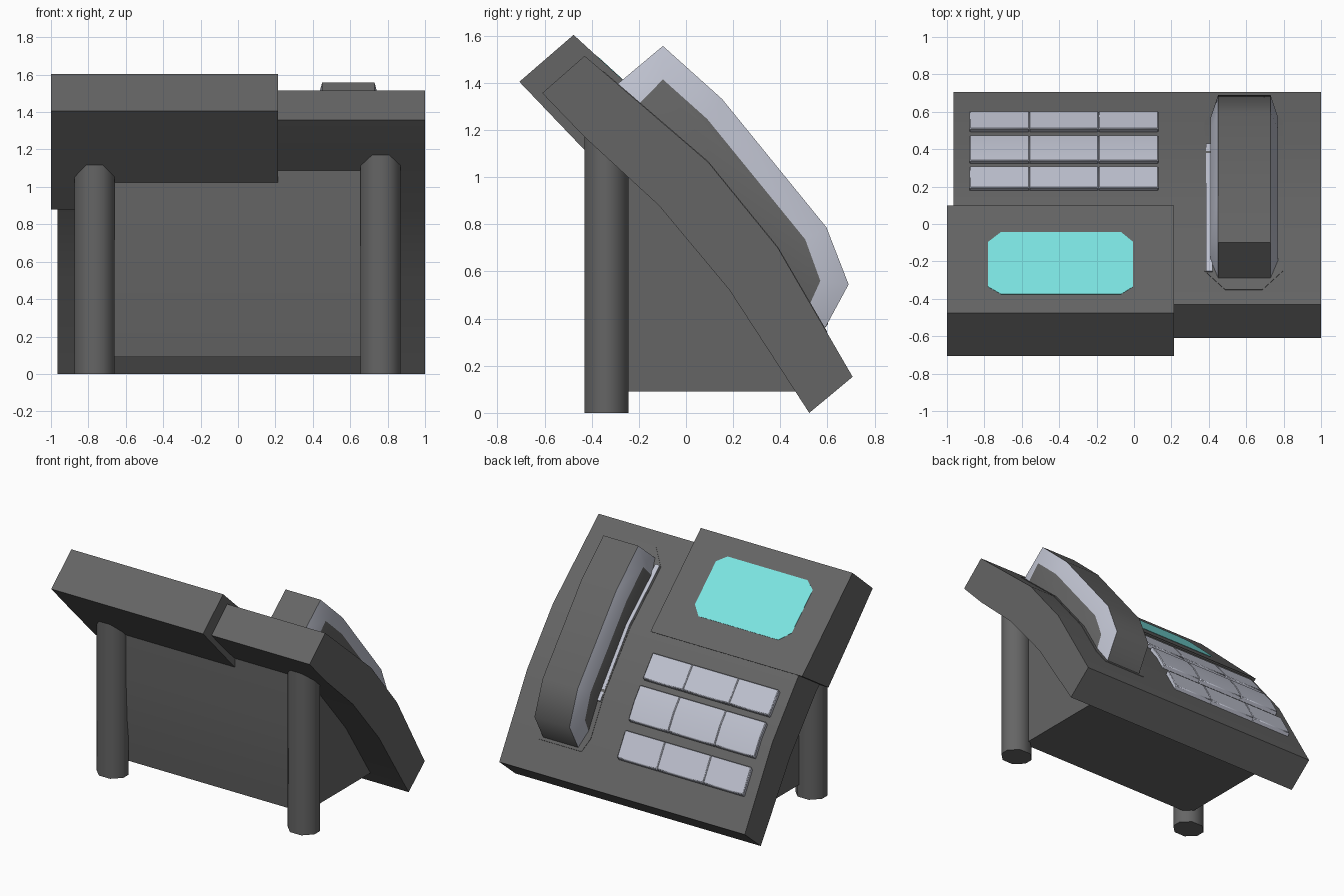
import bpy, bmesh
from math import radians

if "Cube" in bpy.data.objects:
    bpy.data.objects.remove(bpy.data.objects["Cube"])


def material(name, rgb):
    m = bpy.data.materials.new(name)
    m.diffuse_color = (*rgb, 1)
    m.use_nodes = True
    m.node_tree.nodes["Principled BSDF"].inputs["Base Color"].default_value = m.diffuse_color
    return m


DARK = material("dark_grey", (0.13, 0.13, 0.13))
LIGHT = material("pale_grey", (0.53, 0.55, 0.64))
CYAN = material("screen_cyan", (0.20, 0.78, 0.76))


def finish(name, bm, mats, angle=35, bevel=0):
    bmesh.ops.recalc_face_normals(bm, faces=bm.faces)
    me = bpy.data.meshes.new(name)
    bm.to_mesh(me)
    bm.free()
    for m in mats:
        me.materials.append(m)
    ob = bpy.data.objects.new(name, me)
    bpy.context.collection.objects.link(ob)
    if bevel:
        b = ob.modifiers.new("bevel", 'BEVEL')
        b.width = bevel
        b.segments = 1
    bpy.ops.object.select_all(action='DESELECT')
    ob.select_set(True)
    bpy.context.view_layer.objects.active = ob
    bpy.ops.object.shade_smooth_by_angle(angle=radians(angle))
    return ob


def loft(name, rings, mats=(DARK,), band_mats=None, angle=35):
    """Join rings of 3D points and cap both ends."""
    bm = bmesh.new()
    vs = [[bm.verts.new(p) for p in r] for r in rings]
    n = len(vs[0])
    for k, (a, b) in enumerate(zip(vs, vs[1:])):
        for i in range(n):
            f = bm.faces.new((a[i], a[(i + 1) % n], b[(i + 1) % n], b[i]))
            f.material_index = band_mats[k] if band_mats else 0
    bm.faces.new(vs[0])
    bm.faces.new(vs[-1])
    return finish(name, bm, mats, angle)


def side(x, profile):
    return [(x, y, z) for y, z in profile]


def height(surface, y):
    """Height of a y-z polyline at y, extended past its ends."""
    for (y0, z0), (y1, z1) in zip(surface, surface[1:]):
        if y <= y1:
            break
    return z0 + (z1 - z0) * (y - y0) / (y1 - y0)


def panel(name, surface, rows, lift, mat, bevel=0):
    """Raised plate on a sloping surface; rows are (y, x0, x1)."""
    bm = bmesh.new()
    up, down = [], []
    for y, x0, x1 in rows:
        yb = y - 0.6 * lift
        zb = height(surface, yb)
        up.append([bm.verts.new((x, y, zb + 0.8 * lift)) for x in (x0, x1)])
        down.append([bm.verts.new((x, yb - 0.012, zb - 0.016)) for x in (x0, x1)])
    for i in range(len(rows) - 1):
        u, v, d, e = up[i], up[i + 1], down[i], down[i + 1]
        bm.faces.new((u[0], u[1], v[1], v[0]))
        bm.faces.new((d[0], d[1], e[1], e[0]))
        for s in (0, 1):
            bm.faces.new((u[s], v[s], e[s], d[s]))
    for i in (0, -1):
        bm.faces.new((up[i][0], up[i][1], down[i][1], down[i][0]))
    return finish(name, bm, [mat], bevel=bevel)


# Curved main slab
top = [(-0.43, 1.515), (0.094, 1.064), (0.39, 0.70), (0.707, 0.153)]
slab = top + [(0.523, 0.0), (0.183, 0.523), (-0.115, 0.88), (-0.43, 1.17), (-0.61, 1.357)]
loft("main_slab", [side(-0.965, slab), side(1.0, slab)])

# Thicker display block at the upper left
display_top = [(-0.477, 1.604), (0.10, 1.075)]
block = display_top + [(-0.20, 0.88), (-0.43, 1.115), (-0.707, 1.405)]
loft("display_block", [side(-1.0, block), side(0.215, block)])

# Screen with cut corners
panel("screen", display_top, [(-0.375, -0.71, -0.07), (-0.335, -0.78, -0.005),
      (-0.095, -0.78, -0.005), (-0.042, -0.71, -0.07)], 0.002, CYAN)

# Keys: three rows of three touching keys
for r, (y0, y1) in enumerate([(0.195, 0.31), (0.34, 0.475), (0.51, 0.605)]):
    for c, (x0, x1) in enumerate([(-0.88, -0.56), (-0.56, -0.19), (-0.19, 0.13)]):
        ys = [y0, 0.41, y1] if r == 1 else [y0, y1]
        panel(f"key_{r + 1}_{c + 1}", top, [(y, x0, x1) for y in ys],
              0.028, LIGHT, 0.005)

# Cradle outline and its pale inner strip
mid = 0.587
panel("handset_cradle", top, [(y, mid - w, mid + w) for y, w in
      [(-0.35, 0.10), (-0.25, 0.21), (0.094, 0.21), (0.39, 0.21), (0.55, 0.21), (0.60, 0.17)]],
      0.003, DARK)
panel("cradle_strip", top, [(y, 0.385, 0.42) for y in (-0.25, 0.10, 0.43)], 0.012, LIGHT)

# Handset: dark back, pale sloping flanks, dark sides
outer = [(-0.29, 1.396), (-0.098, 1.557), (0.153, 1.332), (0.596, 0.787),
         (0.69, 0.545), (0.59, 0.36)]
inner = [(-0.20, 1.31), (-0.098, 1.415), (0.09, 1.247), (0.506, 0.736),
         (0.57, 0.56), (0.52, 0.45)]
loft("handset", [side(0.41, inner), side(0.45, outer), side(0.73, outer), side(0.77, inner)],
     (DARK, LIGHT), (1, 0, 1), 60)

# Housing behind the slab
housing = [(-0.29, 0.09), (-0.325, 0.40), (-0.34, 0.75), (-0.34, 1.20),
           (0.05, 0.85), (0.25, 0.55), (0.50, 0.09)]
loft("rear_housing", [side(-0.735, housing), side(0.735, housing)])

# Two eight-sided legs
for name, cx in (("left_leg", -0.767), ("right_leg", 0.763)):
    a, b, c = 0.107, 0.093, 0.062
    ring = [(a, b - c), (a - c, b), (c - a, b), (-a, b - c),
            (-a, c - b), (c - a, -b), (a - c, -b), (a, c - b)]
    loft(name, [[(cx + x, y - 0.338, z) for x, y in ring] for z in (0, 1.25)], angle=50)
